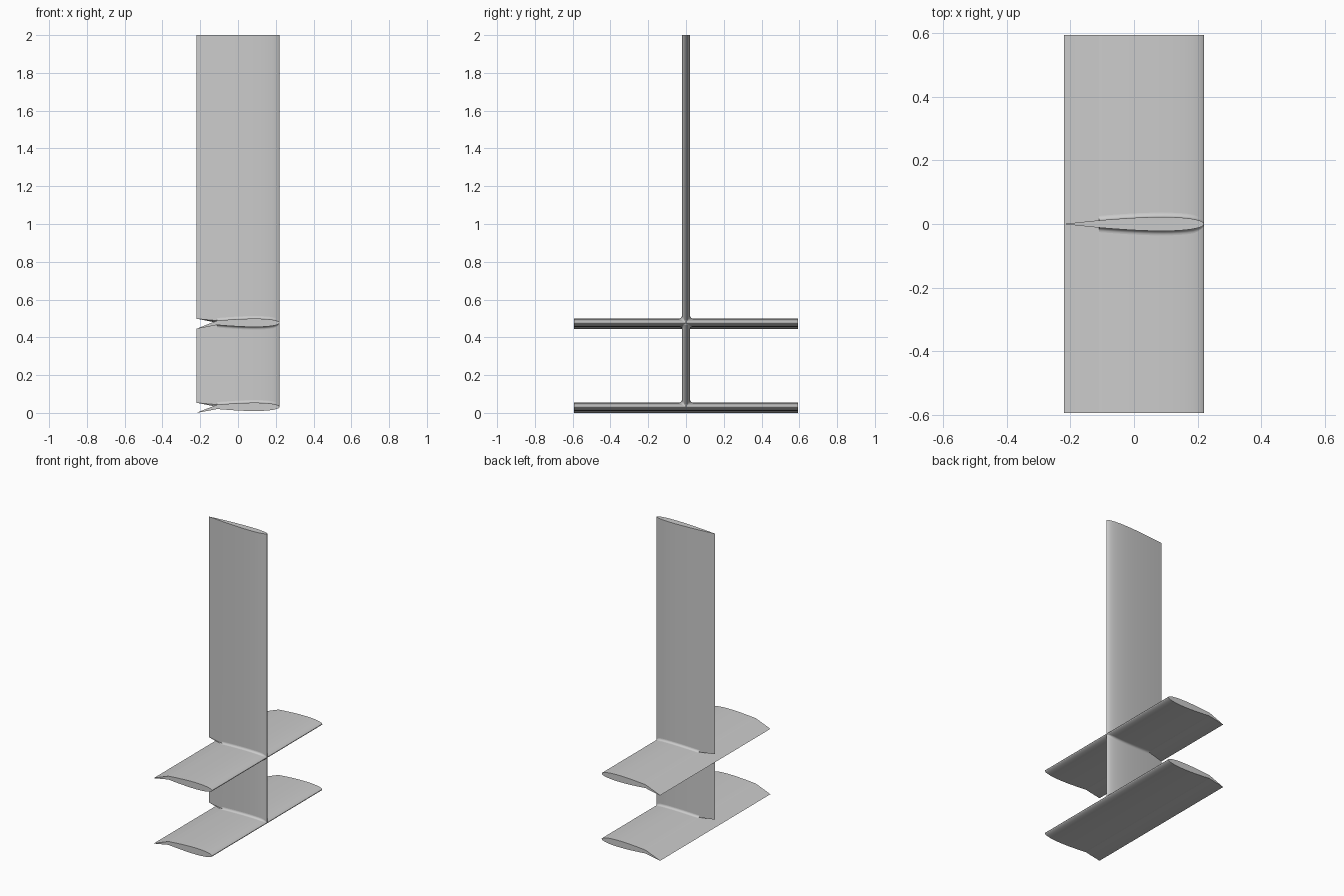
import bpy, bmesh, math

if "Cube" in bpy.data.objects:
    bpy.data.objects.remove(bpy.data.objects["Cube"])

CHORD, LEAD = 0.44, 0.22      # chord length, leading edge x
HINGE = -0.11                 # flap hinge line
HALF_SPAN = 0.593
CAMBER, DROP = 0.032, 0.032   # mid height of a wing, flap droop at the tail
LOWER, UPPER = 0.0, 0.445     # base heights of the wings

grey = bpy.data.materials.new("light grey")
grey.use_nodes = True
grey.diffuse_color = (0.6, 0.6, 0.6, 1)
grey.node_tree.nodes["Principled BSDF"].inputs["Base Color"].default_value = (0.6, 0.6, 0.6, 1)


def half(x):
    """Half thickness of the symmetric foil section at x."""
    u = min(max((LEAD - x) / CHORD, 0), 1)
    return CHORD * 0.5 * (0.2969 * math.sqrt(u) - 0.126 * u - 0.3516 * u**2
                          + 0.2843 * u**3 - 0.1036 * u**4)


def mid(x):
    """Camber height, with the flap drooping behind the hinge."""
    return CAMBER - DROP * max(0, HINGE - x) / (HINGE + LEAD)


def stations(n=22):
    xs = {round(LEAD - CHORD * (1 - math.cos(math.pi * i / n)) / 2, 4) for i in range(n + 1)}
    return sorted(xs | {HINGE, HINGE - 0.001}, reverse=True)


def loft(name, rings):
    """Skin a list of equal closed rings and cap both ends."""
    bm = bmesh.new()
    rows = [[bm.verts.new(p) for p in ring] for ring in rings]
    n = len(rows[0])
    for a, b in zip(rows, rows[1:]):
        for i in range(n):
            j = (i + 1) % n
            bm.faces.new((a[i], a[j], b[j], b[i]))
    bm.faces.new(rows[0])
    bm.faces.new(rows[-1][::-1])
    bmesh.ops.recalc_face_normals(bm, faces=bm.faces)
    mesh = bpy.data.meshes.new(name)
    bm.to_mesh(mesh)
    bm.free()
    mesh.materials.append(grey)
    obj = bpy.data.objects.new(name, mesh)
    bpy.context.collection.objects.link(obj)
    bpy.ops.object.select_all(action="DESELECT")
    obj.select_set(True)
    bpy.context.view_layer.objects.active = obj
    bpy.ops.object.shade_smooth_by_angle(angle=math.radians(30))
    return obj


XS = stations()
# Section outline as (x, side offset), leading edge to tail and back
OUTLINE = [(x, half(x)) for x in XS] + [(x, -half(x)) for x in XS[-2:0:-1]]


def wing(name, base):
    ring = [(x, base + mid(x) + t) for x, t in OUTLINE]
    loft(name, [[(x, y, z) for x, z in ring] for y in (-HALF_SPAN, HALF_SPAN)])


def notch(x, base):
    """Strut foot: buried in the wing, but cut straight above the flap."""
    if x >= HINGE:
        return base + CAMBER
    s = (HINGE - x) / (HINGE + LEAD)
    return base + CAMBER + half(HINGE) + 0.01 * s


def strut(name, foot, head):
    loft(name, [[(x, t, f(x)) for x, t in OUTLINE] for f in (foot, head)])


def fillet(name, base, up, side):
    """Concave blend between a wing face and a strut face."""
    rings = []
    for x in [x for x in XS if HINGE <= x < LEAD]:
        t = half(x)
        r = 0.014 * min(1, math.sqrt((LEAD - x) / 0.03))
        arc = [(t + r * (1 - math.cos(a)), t + r * (1 - math.sin(a)))
               for a in (math.pi / 2 * i / 6 for i in range(7))]
        section = arc + [(t * 0.8, t * 0.8)]
        rings.append([(x, side * y, base + mid(x) + up * z) for y, z in section])
    loft(name, rings)


wing("lower_wing", LOWER)
wing("upper_wing", UPPER)
strut("lower_strut", lambda x: notch(x, LOWER), lambda x: UPPER + mid(x))
strut("upper_strut", lambda x: notch(x, UPPER), lambda x: 2.0)

for label, base, up in (("lower_wing_top", LOWER, 1), ("upper_wing_top", UPPER, 1),
                        ("upper_wing_bottom", UPPER, -1)):
    for side_name, side in (("front", -1), ("back", 1)):
        fillet(f"{label}_{side_name}_fillet", base, up, side)
